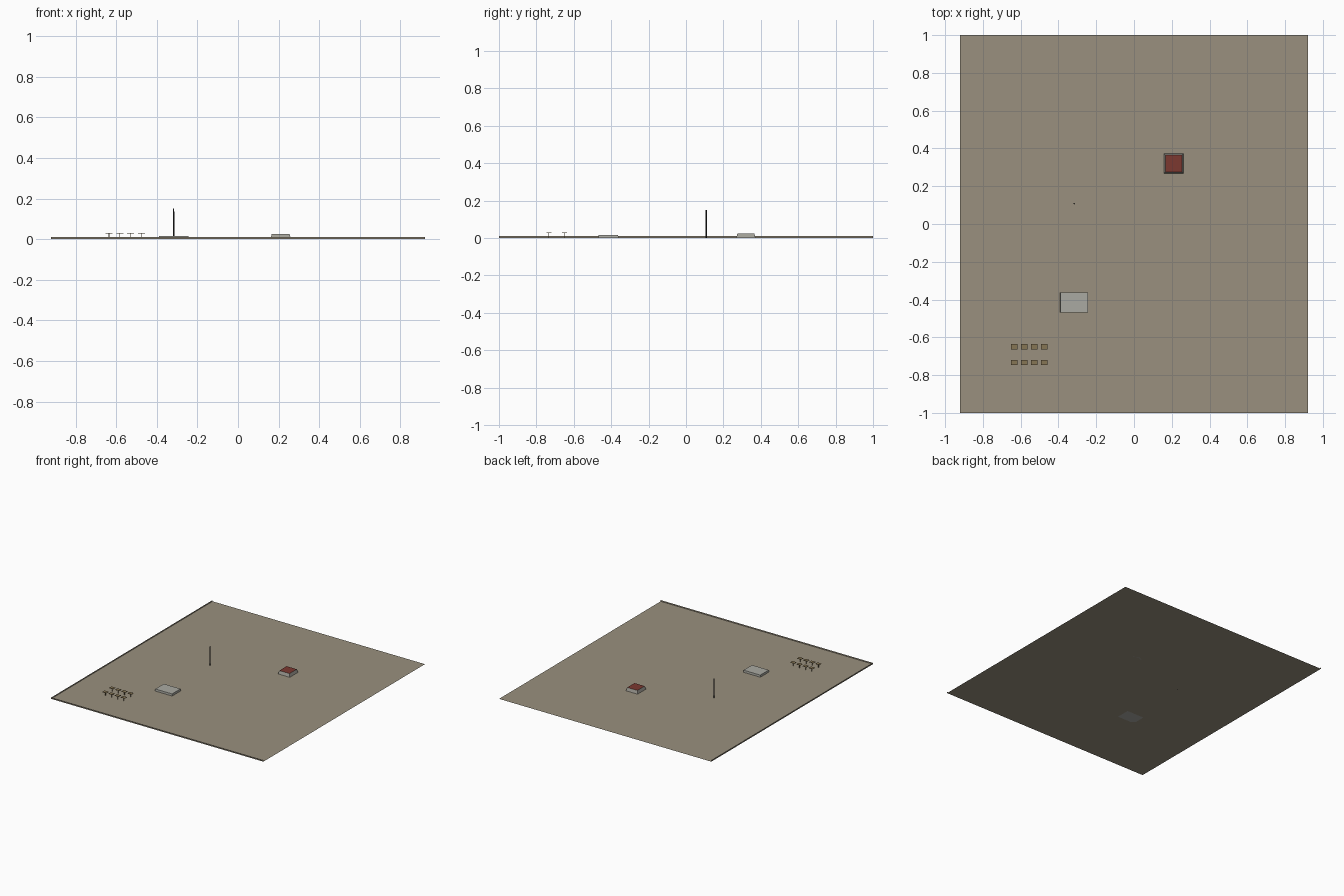
import bpy, bmesh
from mathutils import Vector

if "Cube" in bpy.data.objects:
    bpy.data.objects.remove(bpy.data.objects["Cube"])


def material(name, rgb):
    m = bpy.data.materials.new(name)
    m.diffuse_color = (*rgb, 1)
    m.use_nodes = True
    m.node_tree.nodes["Principled BSDF"].inputs["Base Color"].default_value = m.diffuse_color
    return m


tan = material("dry_soil", (0.32, 0.28, 0.21))
red = material("roof_red", (0.20, 0.04, 0.03))
wall = material("wall_grey", (0.36, 0.35, 0.31))
pale = material("pale_stone", (0.40, 0.40, 0.36))
wood = material("wood", (0.24, 0.18, 0.09))
dark = material("dark_metal", (0.03, 0.03, 0.03))


def finish(name, bm, *mats):
    me = bpy.data.meshes.new(name)
    bm.to_mesh(me)
    bm.free()
    for m in mats:
        me.materials.append(m)
    ob = bpy.data.objects.new(name, me)
    bpy.context.collection.objects.link(ob)
    return ob


def block(bm, x, y, z0, z1, sx, sy, taper=1.0):
    """Box from z0 to z1 whose top is scaled by taper."""
    verts = bmesh.ops.create_cube(bm, size=1)["verts"]
    for v in verts:
        top = v.co.z > 0
        k = taper if top else 1.0
        v.co = Vector((x + v.co.x * sx * k, y + v.co.y * sy * k, z1 if top else z0))


# ground sheet with a low rim on the left and front edges
bm = bmesh.new()
bmesh.ops.create_grid(bm, x_segments=1, y_segments=1, size=1)
for v in bm.verts:
    v.co.x *= 0.92
rim = [e for e in bm.edges
       if all(v.co.x < -0.9 for v in e.verts) or all(v.co.y < -0.9 for v in e.verts)]
new = bmesh.ops.extrude_edge_only(bm, edges=rim)["geom"]
for v in (g for g in new if isinstance(g, bmesh.types.BMVert)):
    v.co.z += 0.01
finish("ground", bm, tan)

# small building: tapered walls and a flat red roof
bm = bmesh.new()
block(bm, 0.21, 0.32, 0, 0.025, 0.102, 0.104, 0.86)
bm.normal_update()
for f in bm.faces:
    if f.normal.z > 0.9:
        f.material_index = 1
finish("building", bm, wall, red)

# pale paved platform
bm = bmesh.new()
block(bm, -0.317, -0.415, 0, 0.016, 0.148, 0.107, 0.98)
finish("platform", bm, pale)

# tall thin mast
bm = bmesh.new()
bmesh.ops.create_cone(bm, cap_ends=True, segments=8, radius1=0.004, radius2=0.003, depth=0.15)
bmesh.ops.translate(bm, verts=bm.verts, vec=(-0.317, 0.108, 0.075))
finish("mast", bm, dark)

# two rows of small flat tops on single posts
for r, y in enumerate((-0.65, -0.733)):
    for c in range(4):
        x = -0.635 + c * 0.053
        bm = bmesh.new()
        block(bm, x, y, 0.027, 0.030, 0.035, 0.028)
        block(bm, x, y, 0, 0.027, 0.003, 0.003)
        finish(f"stand_{r}_{c}", bm, wood)
